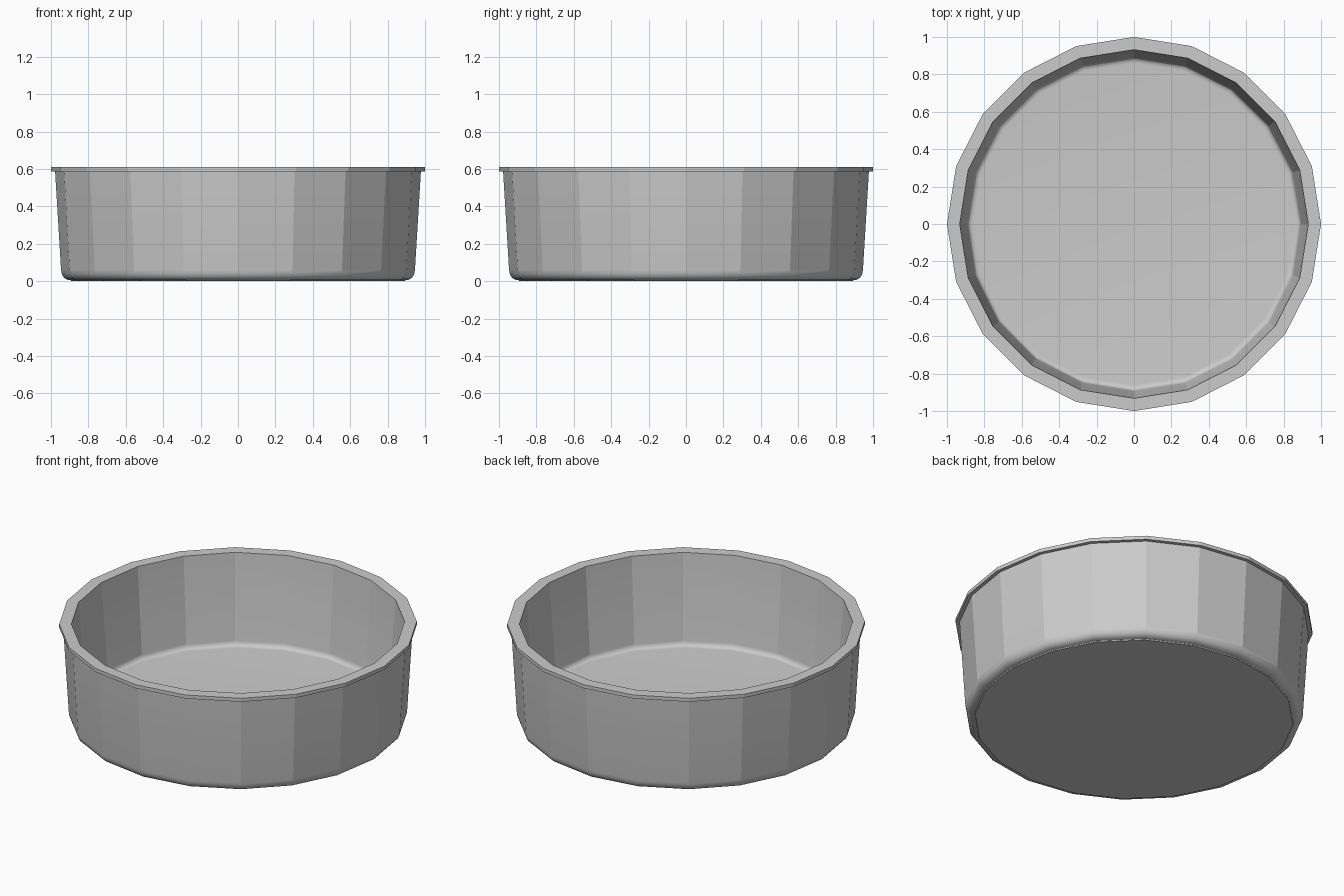
import bpy, bmesh
from math import cos, sin, pi, radians

if "Cube" in bpy.data.objects:
    bpy.data.objects.remove(bpy.data.objects["Cube"])

SIDES = 20


def fillet(start, corner, end, steps=6):
    """Rounded corner as a quadratic curve of (radius, height) points."""
    pts = []
    for i in range(steps + 1):
        t = i / steps
        a, b, c = (1 - t) ** 2, 2 * t * (1 - t), t * t
        pts.append(tuple(a * s + b * k + c * e for s, k, e in zip(start, corner, end)))
    return pts


def lathe(name, profile):
    """Revolve an open profile and cap both ends with flat discs."""
    bm = bmesh.new()
    rings = [[bm.verts.new((r * cos(2 * pi * i / SIDES), r * sin(2 * pi * i / SIDES), z))
              for i in range(SIDES)] for r, z in profile]
    for lo, hi in zip(rings, rings[1:]):
        for i in range(SIDES):
            j = (i + 1) % SIDES
            bm.faces.new((lo[i], lo[j], hi[j], hi[i]))
    bm.faces.new(rings[0][::-1])
    bm.faces.new(rings[-1])
    bmesh.ops.recalc_face_normals(bm, faces=bm.faces)
    mesh = bpy.data.meshes.new(name)
    bm.to_mesh(mesh)
    bm.free()
    obj = bpy.data.objects.new(name, mesh)
    bpy.context.collection.objects.link(obj)
    return obj


# Outer base corner, tapered wall, flat lip, inner wall, inner floor corner
profile = fillet((0.895, 0.005), (0.942, 0.008), (0.946, 0.06))
profile = [(0.89, 0.0)] + profile
profile += [(0.978, 0.588), (1.0, 0.588), (1.0, 0.61), (0.932, 0.61)]
profile += fillet((0.893, 0.085), (0.89, 0.055), (0.86, 0.055))

pan = lathe("round_pan", profile)
bpy.context.view_layer.objects.active = pan
pan.select_set(True)
bpy.ops.object.shade_smooth_by_angle(angle=radians(17))
